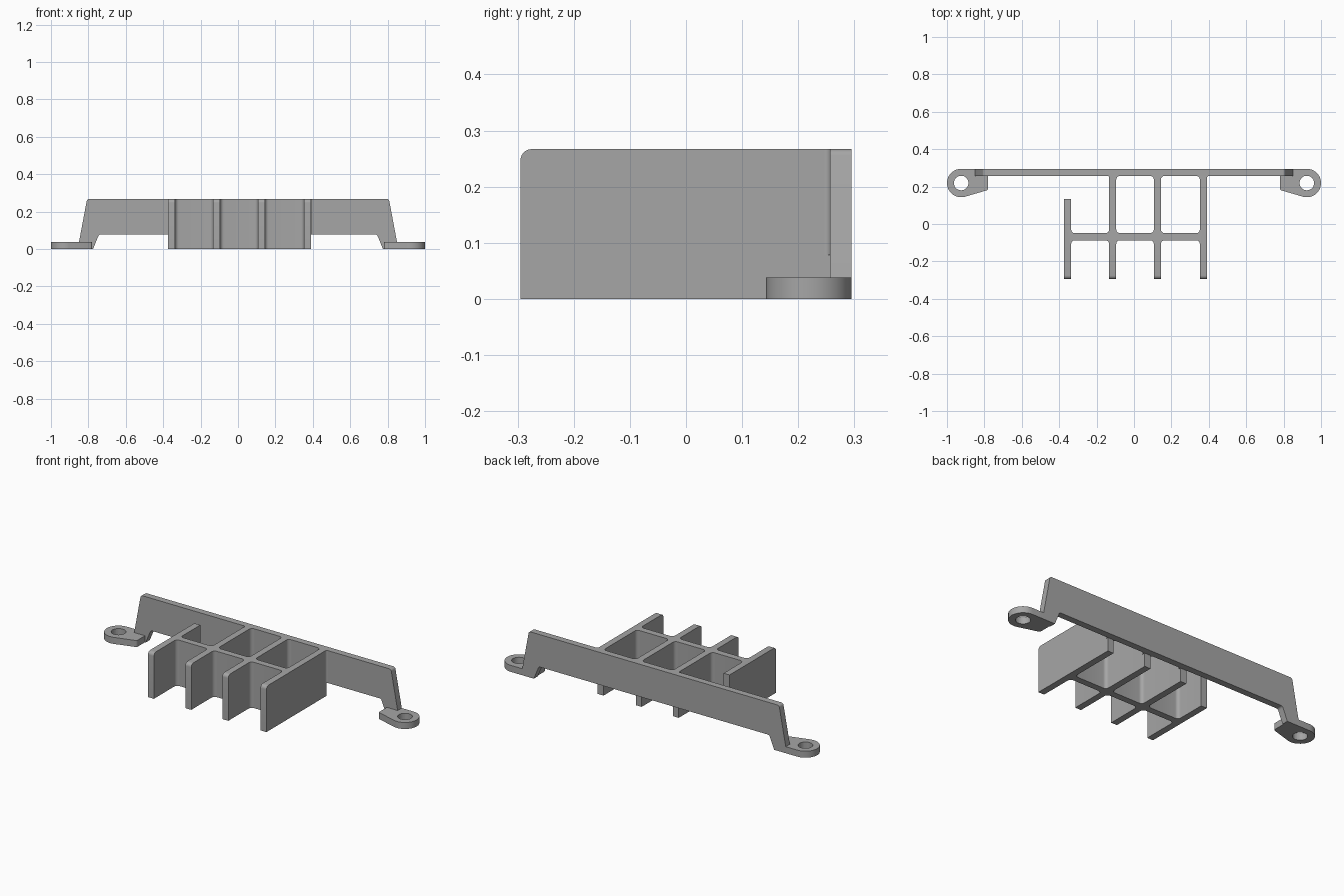
import bpy, bmesh, math
from mathutils import Vector

if "Cube" in bpy.data.objects:
    bpy.data.objects.remove(bpy.data.objects["Cube"])

TOP, BACK, WALL = 0.267, 0.295, 0.257   # top height, rear face, wall front face

grey = bpy.data.materials.new("plain grey")
grey.diffuse_color = (0.38, 0.38, 0.38, 1)
grey.use_nodes = True
grey.node_tree.nodes["Principled BSDF"].inputs["Base Color"].default_value = grey.diffuse_color


def rounded(points, seg=6):
    """Turn (x, y, radius) corners into an outline with arc fillets."""
    out = []
    for i, (x, y, r) in enumerate(points):
        p = Vector((x, y))
        if r == 0:
            out.append(p)
            continue
        a = (Vector(points[i - 1][:2]) - p).normalized()
        b = (Vector(points[(i + 1) % len(points)][:2]) - p).normalized()
        half = a.angle(b) / 2
        centre = p + (a + b).normalized() * (r / math.sin(half))
        start = p + a * (r / math.tan(half)) - centre
        end = p + b * (r / math.tan(half)) - centre
        sweep = math.atan2(start.x * end.y - start.y * end.x, start.dot(end))
        for k in range(seg + 1):
            t = sweep * k / seg
            c, s = math.cos(t), math.sin(t)
            out.append(centre + Vector((start.x * c - start.y * s,
                                        start.x * s + start.y * c)))
    return out


def prism(name, outline, lo, hi, upright=False, round_front=0):
    """Extrude an outline along z, or along y when upright."""
    bm = bmesh.new()
    place = (lambda p, d: (p[0], d, p[1])) if upright else (lambda p, d: (p[0], p[1], d))
    face = bm.faces.new([bm.verts.new(place(p, lo)) for p in outline])
    moved = bmesh.ops.extrude_face_region(bm, geom=[face])["geom"]
    shift = Vector(place((0, 0), hi - lo))
    bmesh.ops.translate(bm, vec=shift, verts=[v for v in moved if isinstance(v, bmesh.types.BMVert)])
    bmesh.ops.recalc_face_normals(bm, faces=bm.faces)
    if round_front:
        edges = [e for e in bm.edges
                 if all(v.co.y < -0.294 and v.co.z > TOP - 0.001 for v in e.verts)]
        bmesh.ops.bevel(bm, geom=edges, offset=round_front, segments=6,
                        profile=0.5, affect='EDGES')
    mesh = bpy.data.meshes.new(name)
    bm.to_mesh(mesh)
    bm.free()
    mesh.materials.append(grey)
    ob = bpy.data.objects.new(name, mesh)
    bpy.context.collection.objects.link(ob)
    return ob


def smooth(ob):
    bpy.ops.object.select_all(action='DESELECT')
    ob.select_set(True)
    bpy.context.view_layer.objects.active = ob
    bpy.ops.object.shade_smooth_by_angle(angle=math.radians(30))


# Long rear wall with sloping ends and two feet
right = [(0.775, 0, 0), (0.743, 0.078, 0.015)]
left = [(-x, z, r) for x, z, r in reversed(right)]
wall = [(-0.857, 0, 0)] + left[::-1] + right[::-1] + [
    (0.857, 0, 0), (0.807, TOP, 0.014), (-0.807, TOP, 0.014)]
smooth(prism("rear_wall", rounded(wall), WALL, BACK, upright=True))

# Divider rack: four fins joined by a cross bar, first fin stops short of the wall
fins = [(-0.374, -0.336), (-0.133, -0.095), (0.106, 0.144), (0.352, 0.390)]
bar_front, bar_back, front, r = -0.087, -0.049, -BACK, 0.02
outline = []
for i, (a, b) in enumerate(fins):
    if i:
        outline.append((a, bar_front, r))
    outline += [(a, front, 0), (b, front, 0)]
    if i < 3:
        outline.append((b, bar_front, r))
for i, (a, b) in reversed(list(enumerate(fins))):
    end = WALL if i else 0.133
    if i < 3:
        outline.append((b, bar_back, r))
    outline += [(b, end, 0), (a, end, 0)]
    if i:
        outline.append((a, bar_back, r))
smooth(prism("divider_rack", rounded(outline), 0, TOP, round_front=0.02))

# Fillets where the long fins meet the wall
for i, (a, b) in enumerate(fins[1:]):
    for x, s in ((a, -1), (b, 1)):
        size = 0.01 if (i, s) in ((0, -1), (2, 1)) else 0.02
        arc = [(x + s * size * (1 - math.cos(t)), WALL - size * (1 - math.sin(t)))
               for t in (math.pi / 2 * k / 6 for k in range(7))]
        smooth(prism("wall_fillet", arc + [(x, WALL)], 0.078, TOP))

# Mounting tabs with screw holes
cx, cy, cr = 0.924, 0.219, 0.076
for s, side in ((-1, "left"), (1, "right")):
    corner = rounded([(0.78, BACK, 0), (0.78, 0.182, 0.012), (0.905, 0.146, 0)])[:-1]
    arc = [(cx + cr * math.cos(t), cy + cr * math.sin(t))
           for t in (math.radians(-105 + 195 * k / 24) for k in range(25))]
    shape = [(s * p[0], p[1]) for p in list(corner) + arc]
    tab = prism(side + "_mounting_tab", shape, 0, 0.038)
    ring = [(s * cx + 0.039 * math.cos(math.tau * k / 32),
             cy + 0.039 * math.sin(math.tau * k / 32)) for k in range(32)]
    cutter = prism("hole_cutter", ring, -0.05, 0.1)
    mod = tab.modifiers.new("screw_hole", 'BOOLEAN')
    mod.operation, mod.solver, mod.object = 'DIFFERENCE', 'EXACT', cutter
    smooth(tab)
    bpy.ops.object.modifier_apply(modifier="screw_hole")
    bpy.data.objects.remove(cutter, do_unlink=True)
    smooth(tab)
